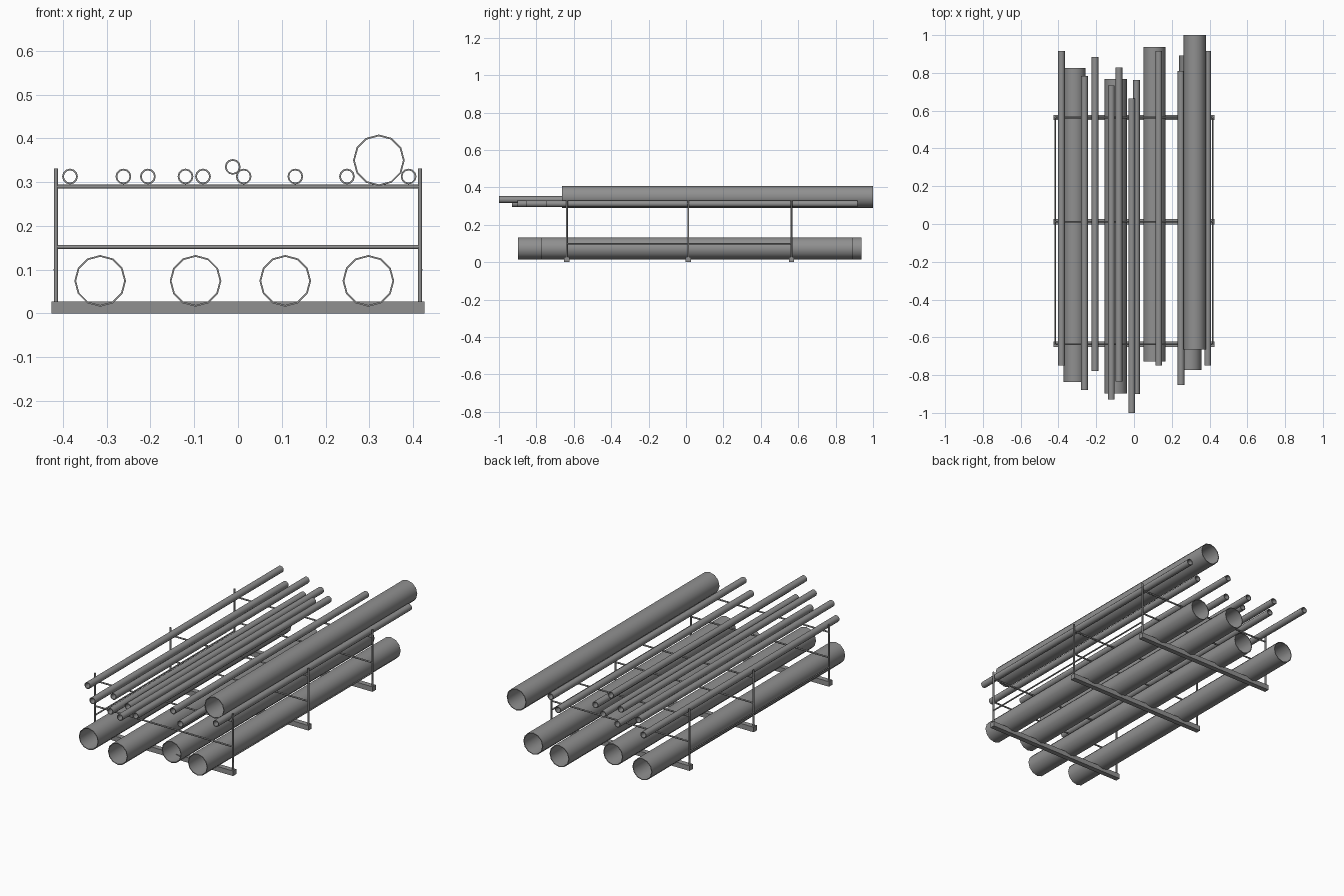
import bpy, bmesh, math
from mathutils import Vector

if "Cube" in bpy.data.objects:
    bpy.data.objects.remove(bpy.data.objects["Cube"])

# Dark grey steel
steel = bpy.data.materials.new("dark_steel")
steel.diffuse_color = (0.28, 0.28, 0.28, 1)
steel.use_nodes = True
steel.node_tree.nodes["Principled BSDF"].inputs["Base Color"].default_value = steel.diffuse_color


def finish(name, bm, smooth=True):
    bmesh.ops.recalc_face_normals(bm, faces=bm.faces)
    me = bpy.data.meshes.new(name)
    bm.to_mesh(me)
    bm.free()
    me.materials.append(steel)
    ob = bpy.data.objects.new(name, me)
    bpy.context.collection.objects.link(ob)
    if smooth:
        bpy.ops.object.select_all(action='DESELECT')
        ob.select_set(True)
        bpy.context.view_layer.objects.active = ob
        bpy.ops.object.shade_smooth_by_angle(angle=math.radians(50))
    return ob


def pipe(name, x, z, y0, y1, r, wall, sides):
    """Open hollow pipe running along y."""
    bm = bmesh.new()
    rings = []
    for rad, y in ((r, y0), (r, y1), (r - wall, y1), (r - wall, y0)):
        rings.append([bm.verts.new((x + rad * math.cos(2 * math.pi * i / sides), y,
                                    z + rad * math.sin(2 * math.pi * i / sides)))
                      for i in range(sides)])
    for k in range(4):
        a, b = rings[k], rings[(k + 1) % 4]
        for i in range(sides):
            j = (i + 1) % sides
            bm.faces.new((a[i], a[j], b[j], b[i]))
    return finish(name, bm)


def rod(name, p, q, r, sides=8):
    """Solid round bar between two points."""
    p, q = Vector(p), Vector(q)
    bm = bmesh.new()
    bmesh.ops.create_cone(bm, cap_ends=True, segments=sides, radius1=r, radius2=r,
                          depth=(q - p).length)
    rot = (q - p).to_track_quat('Z', 'Y').to_matrix()
    bmesh.ops.rotate(bm, verts=bm.verts, matrix=rot)
    bmesh.ops.translate(bm, verts=bm.verts, vec=(p + q) / 2)
    return finish(name, bm)


def box(name, centre, size):
    bm = bmesh.new()
    bmesh.ops.create_cube(bm, size=1)
    bmesh.ops.scale(bm, verts=bm.verts, vec=size)
    bmesh.ops.translate(bm, verts=bm.verts, vec=centre)
    return finish(name, bm, False)


# Rack frames: base beam, two posts, two crossbars each
frames = (-0.637, 0.012, 0.564)
for y in frames:
    box("base_beam", (0, y, 0.0137), (0.852, 0.028, 0.0274))
    for s in (-1, 1):
        rod("post", (s * 0.416, y, 0.02), (s * 0.416, y, 0.331), 0.005)
    for z in (0.152, 0.29):
        rod("crossbar", (-0.416, y, z), (0.416, y, z), 0.0045)

# Long side rails joining the frames
for s in (-1, 1):
    rod("side_rail", (s * 0.418, frames[0], 0.1), (s * 0.418, frames[2], 0.1), 0.004)

# Large pipes: x, z, front end
for x, z, y0 in ((-0.315, 0.0745, -0.837), (-0.097, 0.0745, -0.897), (0.108, 0.0745, -0.727),
                 (0.298, 0.0745, -0.773), (0.322, 0.35, -0.664)):
    pipe("large_pipe", x, z, y0, y0 + 1.664, 0.059, 0.004, 12)

# Small pipes: x, z, front end
for x, z, y0 in ((-0.384, 0.313, -0.748), (-0.262, 0.313, -0.88), (-0.206, 0.313, -0.779),
                 (-0.12, 0.313, -0.93), (-0.08, 0.313, -0.835), (-0.012, 0.335, -1.0),
                 (0.013, 0.313, -0.901), (0.131, 0.313, -0.748), (0.249, 0.313, -0.853),
                 (0.39, 0.313, -0.748)):
    pipe("small_pipe", x, z, y0, y0 + 1.664, 0.018, 0.004, 12)
